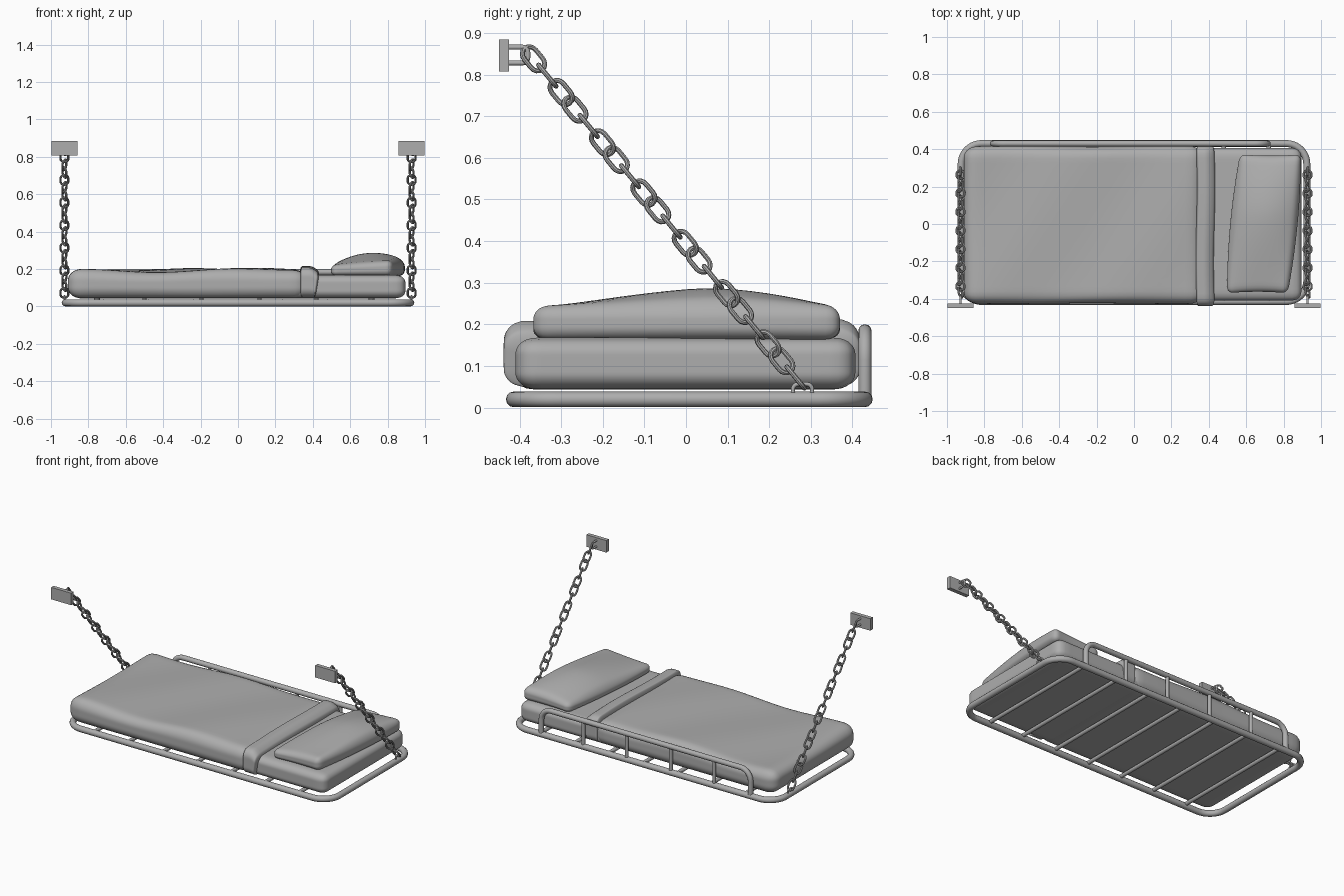
import bpy, bmesh, math
from mathutils import Vector as V

if "Cube" in bpy.data.objects:
    bpy.data.objects.remove(bpy.data.objects["Cube"])

GREY = bpy.data.materials.new("dark_grey")
GREY.diffuse_color = (0.42, 0.42, 0.42, 1)
GREY.use_nodes = True
GREY.node_tree.nodes["Principled BSDF"].inputs["Base Color"].default_value = GREY.diffuse_color


def finish(obj, angle=40):
    bpy.ops.object.select_all(action='DESELECT')
    obj.select_set(True)
    bpy.context.view_layer.objects.active = obj
    if obj.type == 'CURVE':
        bpy.ops.object.convert(target='MESH')
    obj = bpy.context.object
    obj.data.materials.clear()
    obj.data.materials.append(GREY)
    bpy.ops.object.shade_smooth_by_angle(angle=math.radians(angle))


def tube(name, paths, radius, cyclic=False, res=4):
    cu = bpy.data.curves.new(name, 'CURVE')
    cu.dimensions = '3D'
    cu.bevel_depth = radius
    cu.bevel_resolution = res
    cu.use_fill_caps = True
    for pts in paths:
        s = cu.splines.new('POLY')
        s.points.add(len(pts) - 1)
        for q, p in zip(s.points, pts):
            q.co = (*p, 1)
        s.use_cyclic_u = cyclic
    obj = bpy.data.objects.new(name, cu)
    bpy.context.collection.objects.link(obj)
    finish(obj)


def fillet(points, r, cyclic=False, n=10):
    pts = [V(p) for p in points]
    out = []
    for i, p in enumerate(pts):
        if not cyclic and i in (0, len(pts) - 1):
            out.append(p)
            continue
        da = (pts[i - 1] - p).normalized()
        db = (pts[(i + 1) % len(pts)] - p).normalized()
        c = p + (da + db) * r
        for k in range(n + 1):
            t = math.pi / 2 * k / n
            out.append(c - db * r * math.cos(t) - da * r * math.sin(t))
    return out


def soft_box(name, lo, hi, rad, shape=None, cuts=27):
    """Rounded box with vertices packed toward the edges; shape(p, t) moves them."""
    lo, hi = V(lo), V(hi)
    mid, half = (lo + hi) / 2, (hi - lo) / 2
    bm = bmesh.new()
    bmesh.ops.create_cube(bm, size=2)
    bmesh.ops.subdivide_edges(bm, edges=bm.edges[:], cuts=cuts, use_grid_fill=True)
    for v in bm.verts:
        p = V([math.sin(c * math.pi / 2) * h for c, h in zip(v.co, half)])
        core = V([max(-(h - r), min(h - r, c)) for c, h, r in zip(p, half, rad)])
        d = V([(a - b) / r for a, b, r in zip(p, core, rad)])
        if d.length > 1e-6:
            d = d.normalized()
            p = core + V([a * r for a, r in zip(d, rad)])
        t = (p.z / half.z + 1) / 2
        p += mid
        v.co = shape(p, t) if shape else p
    me = bpy.data.meshes.new(name)
    bm.to_mesh(me)
    bm.free()
    obj = bpy.data.objects.new(name, me)
    bpy.context.collection.objects.link(obj)
    finish(obj, 60)


# Bed frame, slats and guard rail
X, Y0, Y1, Z = 0.924, -0.414, 0.43, 0.0195
tube("frame", [fillet([(-X, Y0, Z), (X, Y0, Z), (X, Y1, Z), (-X, Y1, Z)], 0.11, True)],
     0.0188, True)
tube("slats", [[(-0.72 + 0.24 * i, Y0, 0.027), (-0.72 + 0.24 * i, Y1, 0.027)]
               for i in range(7)], 0.012)
RX0, RX1, RZ = -0.755, 0.715, 0.184
tube("guard_rail", [fillet([(RX0, Y1, Z), (RX0, Y1, RZ), (RX1, Y1, RZ), (RX1, Y1, Z)], 0.07)],
     0.016)
tube("guard_posts", [[(x, Y1, Z), (x, Y1, RZ)] for x in (-0.5, -0.195, 0.115, 0.42)], 0.011)

# Mattress
soft_box("mattress", (-0.89, -0.41, 0.044), (0.895, 0.407, 0.168), (0.05, 0.05, 0.04))


# Blanket with gentle creases
def rumple(p, t):
    w = 0.007 * math.sin(5 * p.x + 2 * p.y + 1.5) + 0.005 * math.sin(9 * p.x - 6 * p.y)
    p.z += t * t * w
    p.y += 0.004 * math.sin(7 * p.x) * (1 if p.y > 0 else -1) * t * (1 - t) * 2
    return p


soft_box("blanket", (-0.91, -0.425, 0.043), (0.37, 0.415, 0.195), (0.075, 0.06, 0.06), rumple)


# Turned-down blanket fold, sloping down toward the pillow
def droop(p, t):
    s = max(0, (p.x - 0.375) / 0.06)
    p.z += t * (0.004 * math.sin(6 * p.y + 1) - 0.035 * s * s)
    p.x += 0.004 * math.sin(8 * p.y) * t - 0.02 * s * (1 - t)
    return p


soft_box("blanket_fold", (0.332, -0.438, 0.05), (0.435, 0.418, 0.212), (0.012, 0.05, 0.05), droop)


# Pillow: skewed, domed on top, thinner toward the blanket
def dome(p, t):
    u, w = (p.x - 0.695) / 0.18, (p.y - 0.005) / 0.367
    bulge = max(0, 1 - u * u) ** 0.8 * max(0, 1 - abs(w - 0.15 * (1 - w * w)) ** 1.6)
    p.z += t * (0.053 * bulge + 0.012 * u - 0.006)
    p.x += 0.035 * w - 0.018 * u * w * w
    p.y += 0.008 * w * u * u
    return p


soft_box("pillow", (0.515, -0.362, 0.163), (0.875, 0.365, 0.239), (0.035, 0.035, 0.03), dome)

# Wall plates, staples and chains on both ends
A, B = V((0, -0.383, 0.858)), V((0, 0.28, 0.052))
N, WIRE, ARC = 20, 0.006, 0.0205
d = (B - A).normalized()
pitch = (B - A).length / N
h = (pitch + 2 * WIRE + 0.002) / 2 - ARC
for side, sx in (("left", -0.928), ("right", 0.928)):
    bpy.ops.mesh.primitive_cube_add(size=1, location=(sx, -0.4375, 0.846))
    plate = bpy.context.object
    plate.name = side + "_wall_plate"
    plate.scale = (0.14, 0.025, 0.076)
    plate.data.materials.append(GREY)
    tube(side + "_wall_staple", [fillet([(sx, -0.43, 0.828), (sx, -0.38, 0.828),
         (sx, -0.38, 0.866), (sx, -0.43, 0.866)], 0.014, n=6)], 0.006)
    tube(side + "_frame_staple", [fillet([(sx, 0.257, 0.025), (sx, 0.257, 0.056),
         (sx, 0.303, 0.056), (sx, 0.303, 0.025)], 0.012, n=6)], 0.005)
    links = []
    for i in range(N):
        c = A + d * pitch * (i + 0.5) + V((sx, 0, 0))
        a = math.radians(30 + 60 * i)
        wide = V((1, 0, 0)) * math.sin(a) + d.cross(V((1, 0, 0))) * math.cos(a)
        pts = []
        for end in (0, 1):
            for k in range(9):
                t = math.pi * (k / 8 + end)
                pts.append(c + wide * ARC * math.cos(t)
                           + d * (ARC * math.sin(t) + (h if end == 0 else -h)))
        links.append(pts)
    tube(side + "_chain", links, WIRE, True, 2)
